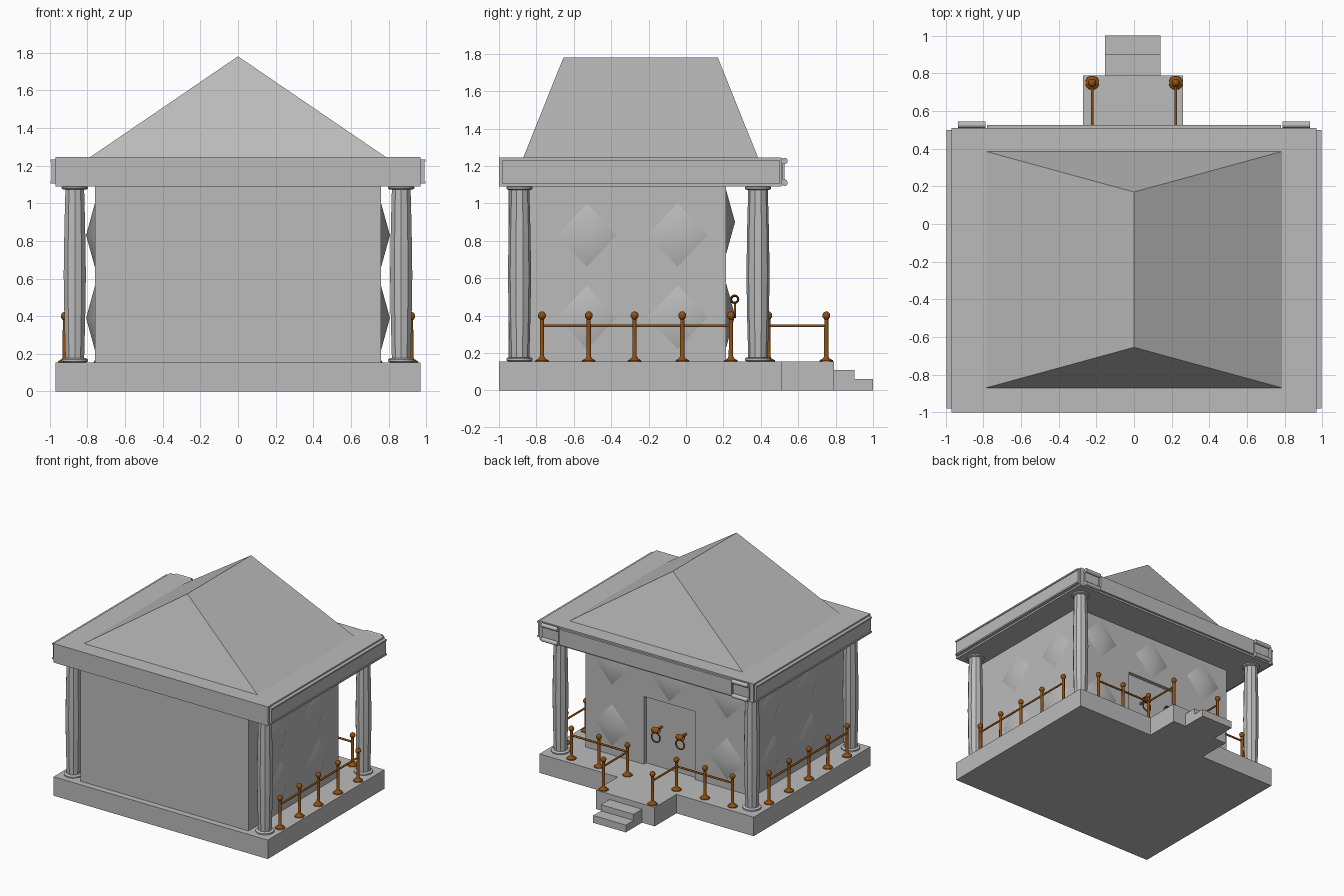
import bpy, bmesh, math
from mathutils import Vector

cube = bpy.data.objects.get("Cube")
if cube:
    bpy.data.objects.remove(cube, do_unlink=True)


def material(name, rgb):
    mat = bpy.data.materials.new(name)
    mat.use_nodes = True
    mat.diffuse_color = (*rgb, 1)
    mat.node_tree.nodes["Principled BSDF"].inputs["Base Color"].default_value = (*rgb, 1)
    return mat


STONE = material("grey stone", (0.5, 0.5, 0.5))
BRONZE = material("brown bronze", (0.28, 0.08, 0.005))


def add_object(name, bm, mat, smooth=None):
    bmesh.ops.recalc_face_normals(bm, faces=bm.faces)
    mesh = bpy.data.meshes.new(name)
    bm.to_mesh(mesh)
    bm.free()
    mesh.materials.append(mat)
    obj = bpy.data.objects.new(name, mesh)
    bpy.context.collection.objects.link(obj)
    if smooth:
        bpy.ops.object.select_all(action="DESELECT")
        obj.select_set(True)
        bpy.context.view_layer.objects.active = obj
        bpy.ops.object.shade_smooth_by_angle(angle=math.radians(smooth))
    return obj


def box(name, xs, ys, zs, mat=STONE):
    bm = bmesh.new()
    bmesh.ops.create_cube(bm, size=1)
    for v in bm.verts:
        v.co = [(r[0] + r[1]) / 2 + c * (r[1] - r[0]) for c, r in zip(v.co, (xs, ys, zs))]
    return add_object(name, bm, mat)


def lathe(name, profile, location, mat, sides, smooth=None):
    """Spin a (radius, height) profile round a vertical axis."""
    bm = bmesh.new()
    rings = []
    for r, z in profile:
        rings.append([bm.verts.new((r * math.cos(a), r * math.sin(a), z))
                      for a in (math.tau * (i + 0.5) / sides for i in range(sides))])
    for low, high in zip(rings, rings[1:]):
        for i in range(sides):
            j = (i + 1) % sides
            bm.faces.new((low[i], low[j], high[j], high[i]))
    bm.faces.new(rings[0])
    bm.faces.new(rings[-1])
    obj = add_object(name, bm, mat, smooth)
    obj.location = location
    return obj


def rod(name, start, end, radius, mat, sides=8):
    start, end = Vector(start), Vector(end)
    axis = end - start
    obj = lathe(name, [(radius, 0), (radius, axis.length)], start, mat, sides, 50)
    obj.rotation_euler = axis.to_track_quat("Z", "Y").to_euler()
    return obj


def ring(name, location, major, minor, rotation, scale=(1, 1, 1)):
    bpy.ops.mesh.primitive_torus_add(location=location, rotation=rotation, major_radius=major,
                                     minor_radius=minor, major_segments=20, minor_segments=8)
    obj = bpy.context.object
    obj.name = name
    obj.scale = scale
    obj.data.materials.append(BRONZE)
    bpy.ops.object.shade_smooth()


FLOOR = 0.155

# Platform, porch and steps
box("platform", (-0.97, 0.97), (-1, 0.51), (0, FLOOR))
box("porch", (-0.27, 0.26), (0.51, 0.79), (0, FLOOR))
box("upper_step", (-0.155, 0.14), (0.79, 0.9), (0, 0.11))
box("lower_step", (-0.155, 0.14), (0.9, 1.0), (0, 0.06))

# Hall with a recessed doorway
hall = box("hall", (-0.76, 0.76), (-0.95, 0.215), (FLOOR, 1.09))
cutter = box("door_cutter", (-0.23, 0.23), (0.185, 0.3), (0.1, 0.71))
cutter.hide_render = True
cutter.hide_set(True)
cut = hall.modifiers.new("doorway", "BOOLEAN")
cut.operation = "DIFFERENCE"
cut.object = cutter
bpy.context.view_layer.objects.active = hall
bpy.ops.object.modifier_apply(modifier=cut.name)
bpy.data.objects.remove(cutter, do_unlink=True)


# Pointed wall studs
def stud(name, centre, across, outward):
    bm = bmesh.new()
    centre, across, up = Vector(centre), Vector(across) * 0.16, Vector((0, 0, 0.17))
    tip = bm.verts.new(centre + Vector(outward) * 0.047)
    rim = [bm.verts.new(centre + d) for d in (across, up, -across, -up)]
    for i in range(4):
        bm.faces.new((tip, rim[i], rim[(i + 1) % 4]))
    bm.faces.new(rim)
    add_object(name, bm, STONE, 40)


for side in (-1, 1):
    for y in (-0.53, -0.045):
        for z in (0.39, 0.83):
            stud("side_stud", (side * 0.76, y, z), (0, 1, 0), (side, 0, 0))
    stud("back_lower_stud", (side * 0.52, 0.215, 0.4), (1, 0, 0), (0, 1, 0))
for x in (-0.52, 0, 0.52):
    stud("back_upper_stud", (x, 0.215, 0.9), (1, 0, 0), (0, 1, 0))

# Columns with swelling shafts and round collars
SHAFT = [(0.052, 0.165), (0.058, 0.38), (0.062, 0.62), (0.058, 0.87), (0.052, 1.085)]
COLLAR = [(0.06, 0), (0.07, 0.005), (0.07, 0.015), (0.06, 0.022)]
for x in (-0.867, 0.867):
    for y in (-0.89, 0.385):
        lathe("column_shaft", SHAFT, (x, y, 0), STONE, 10, 25)
        for z in (FLOOR, 1.072):
            lathe("column_collar", COLLAR, (x, y, z), STONE, 24, 50)

# Eaves slab with edge trim
box("eaves", (-0.97, 0.97), (-1, 0.51), (1.09, 1.245))
box("back_trim", (-0.78, 0.78), (0.51, 0.527), (1.105, 1.232))
for side in (-1, 1):
    box("side_trim", sorted((side * 0.97, side * 0.99)), (-0.98, 0.5), (1.105, 1.232))
    for z in (1.11, 1.227):
        box("side_trim_edge", sorted((side * 0.97, side * 0.997)), (-0.98, 0.5),
            (z - 0.006, z + 0.006))
        # Rounded corner clasps
        rod("corner_clasp", (side * 0.79, 0.527, z), (side * 0.935, 0.527, z), 0.017, STONE, 12)
    box("clasp_plate", sorted((side * 0.79, side * 0.935)), (0.51, 0.519), (1.11, 1.227))

# Hipped roof
bm = bmesh.new()
a, b, c, d = [bm.verts.new((x, y, 1.245)) for x, y in
              ((-0.785, -0.87), (0.785, -0.87), (0.785, 0.385), (-0.785, 0.385))]
front = bm.verts.new((0, -0.655, 1.78))
back = bm.verts.new((0, 0.17, 1.78))
for face in ((a, b, front), (b, c, back, front), (c, d, back), (d, a, front, back), (a, b, c, d)):
    bm.faces.new(face)
add_object("roof", bm, STONE)

# Railings: ball-topped posts joined by rods
POST = [(0.038, 0), (0.036, 0.006), (0.018, 0.016), (0.012, 0.028), (0.011, 0.225)]
POST += [(0.022 * math.sin(t), 0.245 - 0.022 * math.cos(t))
         for t in (math.pi * k / 8 for k in range(2, 8))] + [(0.002, 0.267)]


def railing(points):
    for x, y in points:
        lathe("railing_post", POST, (x, y, FLOOR), BRONZE, 12, 40)
    for p, q in zip(points, points[1:]):
        rod("railing_rod", (*p, 0.345), (*q, 0.345), 0.008, BRONZE)


for side in (-1, 1):
    railing([(side * 0.92, y) for y in (-0.77, -0.52, -0.275, -0.02, 0.24)])
    railing([(side * 0.73, 0.44), (side * 0.48, 0.44), (side * 0.222, 0.44),
             (side * 0.222, 0.75)])

# Door knockers
for x in (-0.13, 0.09):
    ring("knocker_mount", (x, 0.26, 0.487), 0.019, 0.006, (0, math.pi / 2, 0), (1, 1, 5))
    ring("knocker_ring", (x, 0.262, 0.43), 0.038, 0.006, (math.pi / 2, 0, 0))
    rod("knocker_stem", (x, 0.18, 0.487), (x, 0.243, 0.487), 0.01, BRONZE)
